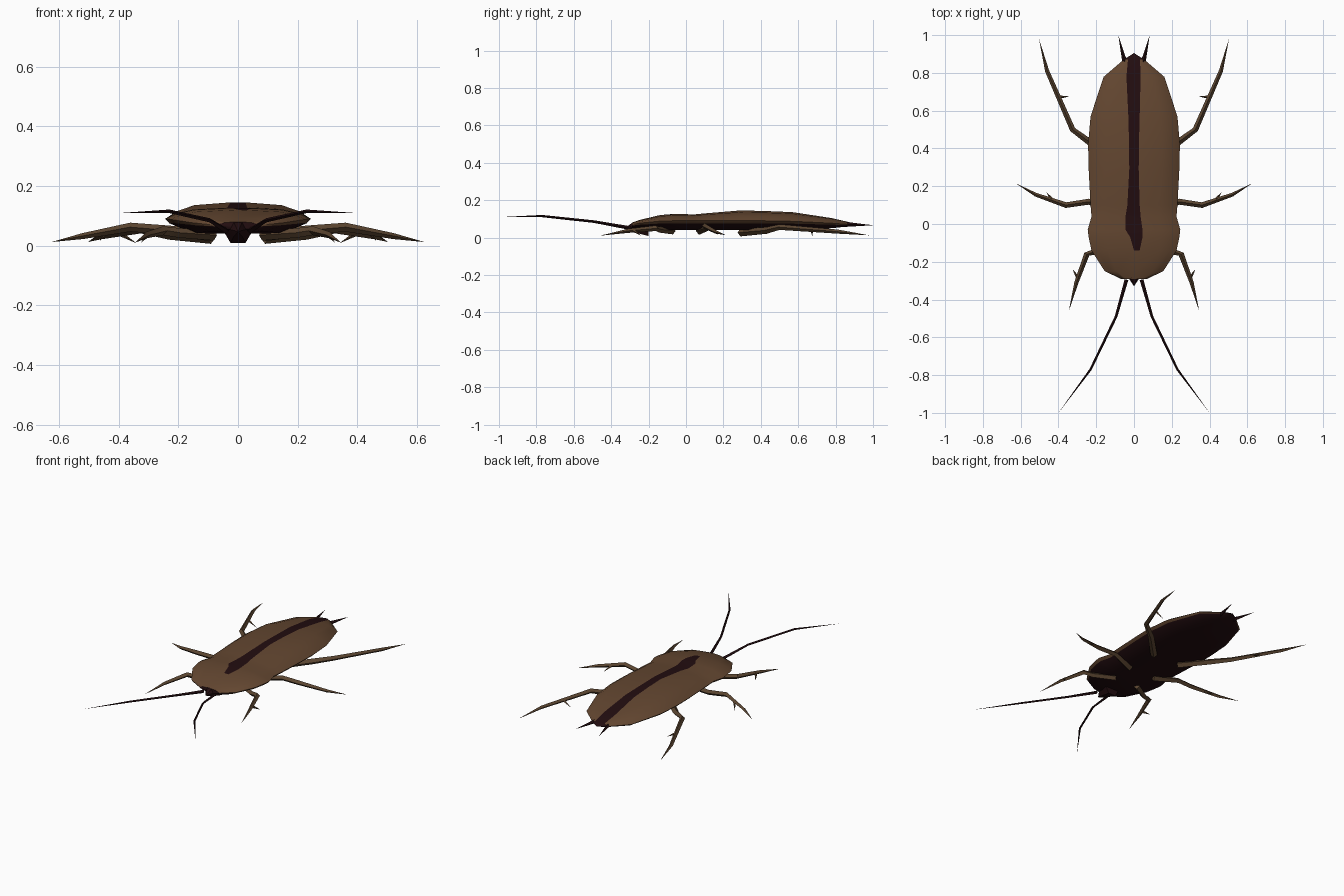
import bpy
import bmesh
import math
from mathutils import Vector

cube = bpy.data.objects.get("Cube")
if cube:
    bpy.data.objects.remove(cube, do_unlink=True)


def make_material(name, color):
    mat = bpy.data.materials.new(name)
    mat.use_nodes = True
    mat.diffuse_color = color
    mat.node_tree.nodes["Principled BSDF"].inputs["Base Color"].default_value = color
    return mat


shell_brown = make_material("shell brown", (0.125, 0.062, 0.03, 1))
dark_maroon = make_material("dark maroon", (0.016, 0.004, 0.005, 1))
leg_brown = make_material("leg brown", (0.105, 0.06, 0.03, 1))


def finish(bm, name, materials, angle):
    """Turn a bmesh into a smooth shaded object."""
    bmesh.ops.recalc_face_normals(bm, faces=bm.faces)
    mesh = bpy.data.meshes.new(name)
    bm.to_mesh(mesh)
    bm.free()
    for mat in materials:
        mesh.materials.append(mat)
    obj = bpy.data.objects.new(name, mesh)
    bpy.context.collection.objects.link(obj)
    bpy.ops.object.select_all(action="DESELECT")
    obj.select_set(True)
    bpy.context.view_layer.objects.active = obj
    bpy.ops.object.shade_smooth_by_angle(angle=math.radians(angle))
    return obj


def add_tube(bm, path, radii, sides=4):
    """Tapered tube along a path; a zero radius closes to a point."""
    points = [Vector(p) for p in path]
    previous = None
    for i, (point, radius) in enumerate(zip(points, radii)):
        along = points[min(i + 1, len(points) - 1)] - points[max(i - 1, 0)]
        across = along.cross(Vector((0, 0, 1))).normalized()
        upward = across.cross(along).normalized()
        if radius == 0:
            ring = [bm.verts.new(point)] * sides
        else:
            ring = []
            for k in range(sides):
                a = math.tau * k / sides
                ring.append(bm.verts.new(
                    point + radius * (math.cos(a) * across + math.sin(a) * upward)))
        if previous is None:
            bm.faces.new(ring)
        else:
            for k in range(sides):
                n = (k + 1) % sides
                corners = [previous[k], previous[n], ring[n], ring[k]]
                bm.faces.new(list(dict.fromkeys(corners)))
        previous = ring


# Body sections: y, half width, bottom, rim and top heights, stripe left and right
sections = [
    (-.29, .07, .055, .068, .08, -.01, .01),
    (-.25, .155, .048, .077, .094, -.01, .015),
    (-.14, .225, .043, .088, .12, 0, .03),
    (-.07, .24, .04, .09, .127, -.02, .045),
    (-.03, .245, .04, .09, .129, -.045, .045),
    (.04, .225, .04, .09, .125, -.045, .035),
    (.1, .23, .04, .09, .131, -.035, .03),
    (.29, .24, .04, .09, .147, -.025, .025),
    (.42, .243, .042, .09, .144, -.026, .026),
    (.57, .23, .044, .087, .138, -.03, .03),
    (.78, .16, .05, .077, .106, -.04, .035),
    (.87, .055, .06, .07, .086, -.032, .032),
]


def section_ring(y, w, bottom, rim, top, s_left, s_right):
    h = top - rim
    crown = .61 * w

    def stripe(x):
        return (x, rim + h * (1 - .2 * abs(x) / crown))

    profile = [(-w, rim), (-.85 * w, rim + .45 * h), (-crown, rim + .8 * h),
               stripe(s_left), stripe(s_right),
               (crown, rim + .8 * h), (.85 * w, rim + .45 * h), (w, rim),
               (.94 * w, rim - .3 * (rim - bottom)), (.6 * w, bottom),
               (-.6 * w, bottom), (-.94 * w, rim - .3 * (rim - bottom))]
    return [Vector((x, y, z)) for x, z in profile]


bm = bmesh.new()
rings = [[bm.verts.new(p) for p in section_ring(*s)] for s in sections]
count = len(rings[0])
belly_strips = (8, 9, 10)
stripe_strip = 3
for section, a, b in zip(sections, rings, rings[1:]):
    for k in range(count):
        n = (k + 1) % count
        face = bm.faces.new((a[k], a[n], b[n], b[k]))
        striped = k == stripe_strip and section[0] > -.2
        face.material_index = int(k in belly_strips or striped)
# Dark pointed tail end and dark front face
bm.faces.new(rings[0]).material_index = 1
tail = bm.verts.new((0, .905, .07))
for k in range(count):
    bm.faces.new((rings[-1][k], rings[-1][(k + 1) % count], tail)).material_index = 1
# Stripe ends in a point behind the head
finish(bm, "body", [shell_brown, dark_maroon], 50)

# Small downturned head under the front rim
bm = bmesh.new()
add_tube(bm, [(0, -.2, .052), (0, -.285, .055), (0, -.33, .047)], [.05, .03, 0], 6)
finish(bm, "head", [dark_maroon], 40)

# Legs: path, radii, and spur as base and tip
legs = {
    "front_leg": ([(.08, -.07, .035), (.2, -.145, .043), (.25, -.16, .05),
                   (.305, -.31, .036), (.345, -.46, .01)],
                  [.018, .016, .015, .011, 0],
                  [(.3, -.28, .038), (.325, -.24, .01)]),
    "middle_leg": ([(.09, .07, .035), (.24, .118, .052), (.36, .1, .062),
                    (.52, .155, .032), (.625, .215, .012)],
                   [.02, .016, .015, .01, 0],
                   [(.435, .13, .048), (.465, .17, .015)]),
    "hind_leg": ([(.09, .29, .026), (.23, .43, .038), (.325, .5, .056),
                  (.46, .81, .032), (.503, .98, .012)],
                 [.02, .018, .015, .011, 0],
                 [(.398, .672, .042), (.34, .675, .008)]),
}
# Antennae and tail bristles: path and radii
feelers = {
    "antenna": ([(.04, -.295, .05), (.095, -.49, .085),
                 (.23, -.77, .115), (.4, -1, .109)], [.01, .007, .006, 0]),
    "tail_bristle": ([(.035, .81, .07), (.052, .87, .07), (.083, 1, .066)],
                     [.014, .012, 0]),
}


def flip(path, side):
    return [(x * side, y, z) for x, y, z in path]


for side, label in ((1, "left"), (-1, "right")):
    for name, (path, radii, spur) in legs.items():
        bm = bmesh.new()
        add_tube(bm, flip(path, side), radii)
        add_tube(bm, flip(spur, side), [.009, 0])
        finish(bm, f"{label}_{name}", [leg_brown], 40)
    for name, (path, radii) in feelers.items():
        bm = bmesh.new()
        add_tube(bm, flip(path, side), radii)
        finish(bm, f"{label}_{name}", [dark_maroon], 40)
